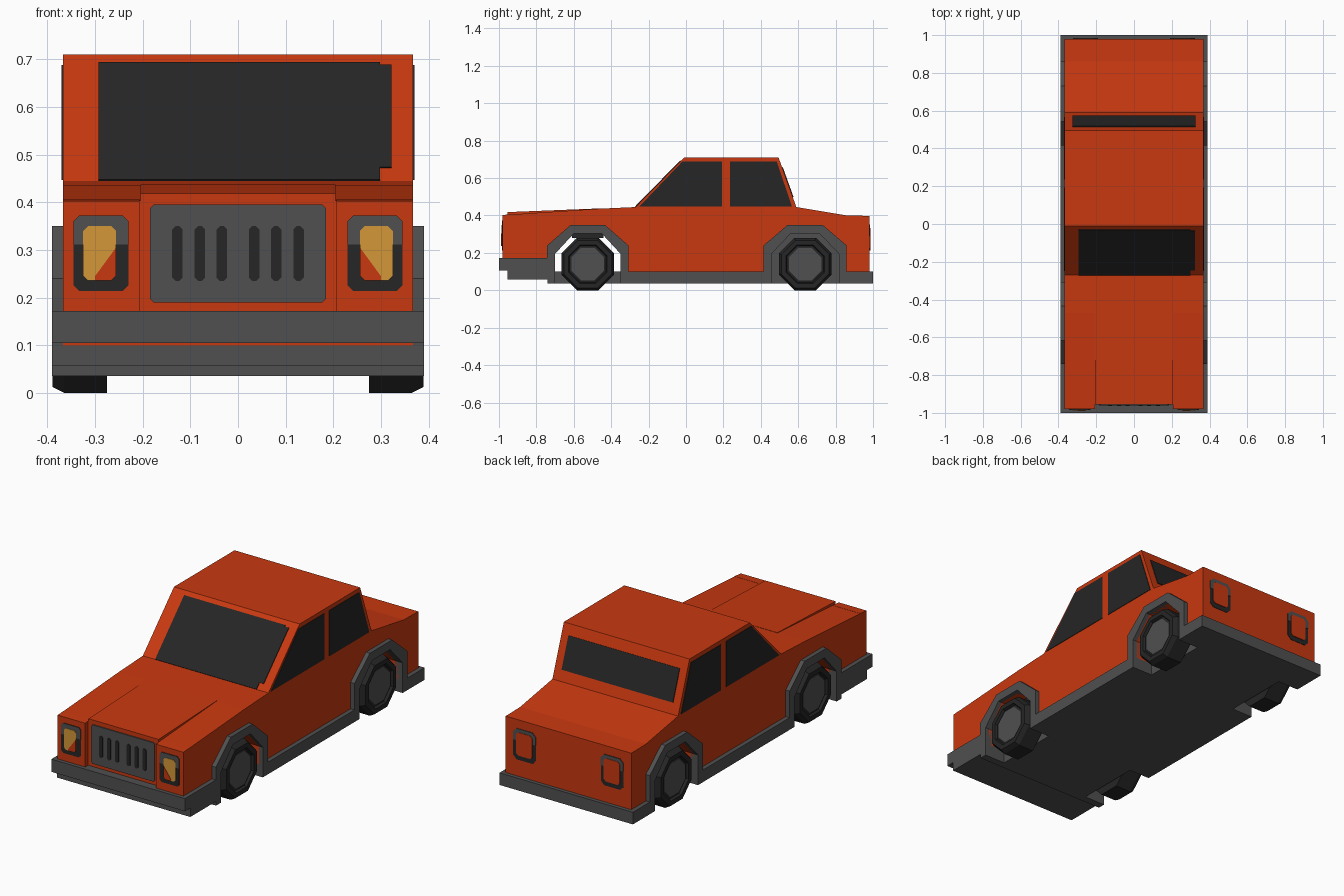
import bpy, bmesh, math

if "Cube" in bpy.data.objects:
    bpy.data.objects.remove(bpy.data.objects["Cube"])


def material(name, rgb):
    m = bpy.data.materials.new(name)
    m.diffuse_color = (*rgb, 1)
    m.use_nodes = True
    m.node_tree.nodes["Principled BSDF"].inputs["Base Color"].default_value = m.diffuse_color
    return m


ORANGE = material("orange_paint", (0.58, 0.040, 0.005))
GREY = material("grey_trim", (0.08, 0.08, 0.08))
DARK = material("dark_glass_rubber", (0.019, 0.019, 0.019))
AMBER = material("amber_lamp", (0.66, 0.31, 0.04))


def finish(name, bm, *mats):
    bmesh.ops.recalc_face_normals(bm, faces=bm.faces[:])
    me = bpy.data.meshes.new(name)
    bm.to_mesh(me)
    bm.free()
    for m in mats:
        me.materials.append(m)
    ob = bpy.data.objects.new(name, me)
    bpy.context.collection.objects.link(ob)
    return ob


def prism(name, pts, axis, a, b, mat):
    """Extrude a (y,z) outline along x, or an (x,z) outline along y."""
    bm = bmesh.new()
    put = (lambda p, t: (t, p[0], p[1])) if axis == "x" else (lambda p, t: (p[0], t, p[1]))
    lo = [bm.verts.new(put(p, a)) for p in pts]
    hi = [bm.verts.new(put(p, b)) for p in pts]
    bm.faces.new(lo)
    bm.faces.new(hi)
    n = len(pts)
    for i in range(n):
        j = (i + 1) % n
        bm.faces.new((lo[i], lo[j], hi[j], hi[i]))
    return finish(name, bm, mat)


def box(name, x0, x1, y0, y1, z0, z1, mat):
    return prism(name, [(y0, z0), (y1, z0), (y1, z1), (y0, z1)], "x", x0, x1, mat)


def rounded(x0, x1, z0, z1, c):
    return [(x0 + c, z0), (x1 - c, z0), (x1, z0 + c), (x1, z1 - c),
            (x1 - c, z1), (x0 + c, z1), (x0, z1 - c), (x0, z0 + c)]


def slope_plate(name, p, q, t0, t1, x0, x1, mat, out):
    """Thin plate lying on the sloping line p-q, between fractions t0 and t1."""
    at = lambda t, d: (p[0] + (q[0] - p[0]) * t + out[0] * d, p[1] + (q[1] - p[1]) * t + out[1] * d)
    return prism(name, [at(t0, -.002), at(t1, -.002), at(t1, .004), at(t0, .004)], "x", x0, x1, mat)


W, TRIM = 0.367, 0.39
FRONT, REAR = -0.525, 0.637   # wheel centres


def opening(c, w, top):
    """Wheel opening outline from front foot to rear foot."""
    return [(c - w, 0.10), (c - w, top - 0.11), (c - w * 0.42, top),
            (c + w * 0.42, top), (c + w, top - 0.11), (c + w, 0.10)]


# Body: one side profile with both wheel openings
ws0, ws1 = (-0.27, 0.445), (-0.01, 0.71)
rw0, rw1 = (0.495, 0.71), (0.59, 0.445)
profile = ([(-0.955, 0.10)] + opening(FRONT, 0.175, 0.305) + opening(REAR, 0.18, 0.305)
           + [(0.98, 0.10), (0.98, 0.398), (0.86, 0.40), rw1, rw0, ws1, ws0,
              (-0.47, 0.436), (-0.955, 0.404)])
prism("body", profile, "x", -W, W, ORANGE)
prism("raised_hood", [(-0.955, 0.39), (-0.955, 0.418), (-0.47, 0.4375), (-0.47, 0.42)],
      "x", -0.205, 0.205, ORANGE)

# Floor and bumpers
box("floor", -0.268, 0.268, -0.74, 1.0, 0.036, 0.10, GREY)
box("front_bumper", -TRIM, TRIM, -1.0, -0.735, 0.105, 0.172, GREY)
box("front_lower_bumper", -TRIM, TRIM, -0.955, -0.70, 0.058, 0.106, GREY)
box("rear_well_filler", -0.262, 0.262, REAR - 0.19, REAR + 0.19, 0.09, 0.31, GREY)
box("front_well_top", -0.30, 0.30, FRONT - 0.085, FRONT + 0.085, 0.28, 0.306, DARK)

# Windscreen and rear window
slope_plate("windscreen", ws0, ws1, 0.0, 0.93, -0.293, 0.298, DARK, (-0.71, 0.70))
slope_plate("windscreen_edge", ws0, ws1, 0.1, 0.91, 0.298, 0.322, DARK, (-0.71, 0.70))
slope_plate("rear_window", rw0, rw1, 0.2, 0.8, -0.325, 0.325, DARK, (0.94, 0.34))

# Grille with six slits
prism("grille", rounded(-0.185, 0.185, 0.19, 0.395, 0.008), "y", -0.961, -0.95, GREY)
for s in (-1, 1):
    for x in (0.034, 0.080, 0.127):
        prism("grille_slit", rounded(s * x - 0.011, s * x + 0.011, 0.235, 0.35, 0.007),
              "y", -0.964, -0.958, DARK)


def wheel(name, s, cy):
    """Eight-sided tyre with a recessed hub on its outer side."""
    bm = bmesh.new()
    rings = [(0.1515, 0.275), (0.1515, 0.365), (0.138, 0.389), (0.112, 0.389),
             (0.106, 0.376), (0.094, 0.380)]
    loops = []
    for r, x in rings:
        loops.append([bm.verts.new((s * x, cy + r * math.cos(math.pi * (k + .5) / 4),
                                    0.14 + r * math.sin(math.pi * (k + .5) / 4)))
                      for k in range(8)])
    for a, b in zip(loops, loops[1:]):
        for k in range(8):
            bm.faces.new((a[k], a[(k + 1) % 8], b[(k + 1) % 8], b[k]))
    bm.faces.new(loops[0])
    hub = bm.faces.new(loops[-1])
    hub.material_index = 1
    finish(name, bm, DARK, GREY)


for s, side in ((-1, "left"), (1, "right")):
    # Wheels and arch trims
    for c, w, end in ((FRONT, 0.175, "front"), (REAR, 0.18, "rear")):
        wheel(f"{end}_{side}_wheel", s, c)
        outer = opening(c, w + 0.042, 0.35)
        prism(f"{end}_{side}_arch", outer + opening(c, w, 0.305)[::-1],
              "x", s * 0.345, s * TRIM, GREY)
    # Sill sections between the wheels
    for y0, y1 in ((-0.74, -0.70), (-0.35, 0.457), (0.817, 1.0)):
        box(f"{side}_sill", s * 0.268, s * TRIM, y0, y1, 0.036, 0.10, GREY)
    # Front fender faces
    prism(f"{side}_fender_front", [(-0.98, 0.15), (-0.98, 0.403), (-0.93, 0.4065), (-0.93, 0.15)],
          "x", s * 0.207, s * W, ORANGE)
    # Side windows
    prism(f"{side}_front_window", [(-0.25, 0.447), (-0.02, 0.688), (0.192, 0.688), (0.192, 0.447)],
          "x", s * (W - .002), s * (W + .003), DARK)
    prism(f"{side}_rear_window", [(0.235, 0.447), (0.235, 0.688), (0.485, 0.688), (0.567, 0.447)],
          "x", s * (W - .002), s * (W + .003), DARK)
    # Headlamps: two-tone frame, amber lens, painted inner corner
    flip = lambda pts: [(s * x, z) for x, z in pts]
    prism(f"{side}_headlamp_frame", flip(rounded(0.23, 0.345, 0.214, 0.372, 0.012)),
          "y", -0.983, -0.975, DARK)
    prism(f"{side}_headlamp_frame_top",
          flip([(0.23, 0.312), (0.345, 0.312), (0.345, 0.36), (0.333, 0.372), (0.242, 0.372), (0.23, 0.36)]),
          "y", -0.985, -0.975, GREY)
    prism(f"{side}_headlamp_lens", flip(rounded(0.256, 0.325, 0.236, 0.35, 0.010)),
          "y", -0.987, -0.976, AMBER)
    prism(f"{side}_headlamp_corner", flip([(0.256, 0.246), (0.266, 0.236), (0.30, 0.236), (0.30, 0.245), (0.256, 0.305)]),
          "y", -0.989, -0.977, ORANGE)
    # Tail lamps: two-tone ring around body colour
    prism(f"{side}_tail_frame", flip(rounded(0.19, 0.322, 0.188, 0.352, 0.02)),
          "y", 0.976, 0.982, DARK)
    prism(f"{side}_tail_frame_top",
          flip([(0.19, 0.29), (0.322, 0.29), (0.322, 0.332), (0.302, 0.352), (0.21, 0.352), (0.19, 0.332)]),
          "y", 0.976, 0.984, GREY)
    prism(f"{side}_tail_panel", flip(rounded(0.209, 0.303, 0.212, 0.334, 0.012)),
          "y", 0.977, 0.986, ORANGE)
